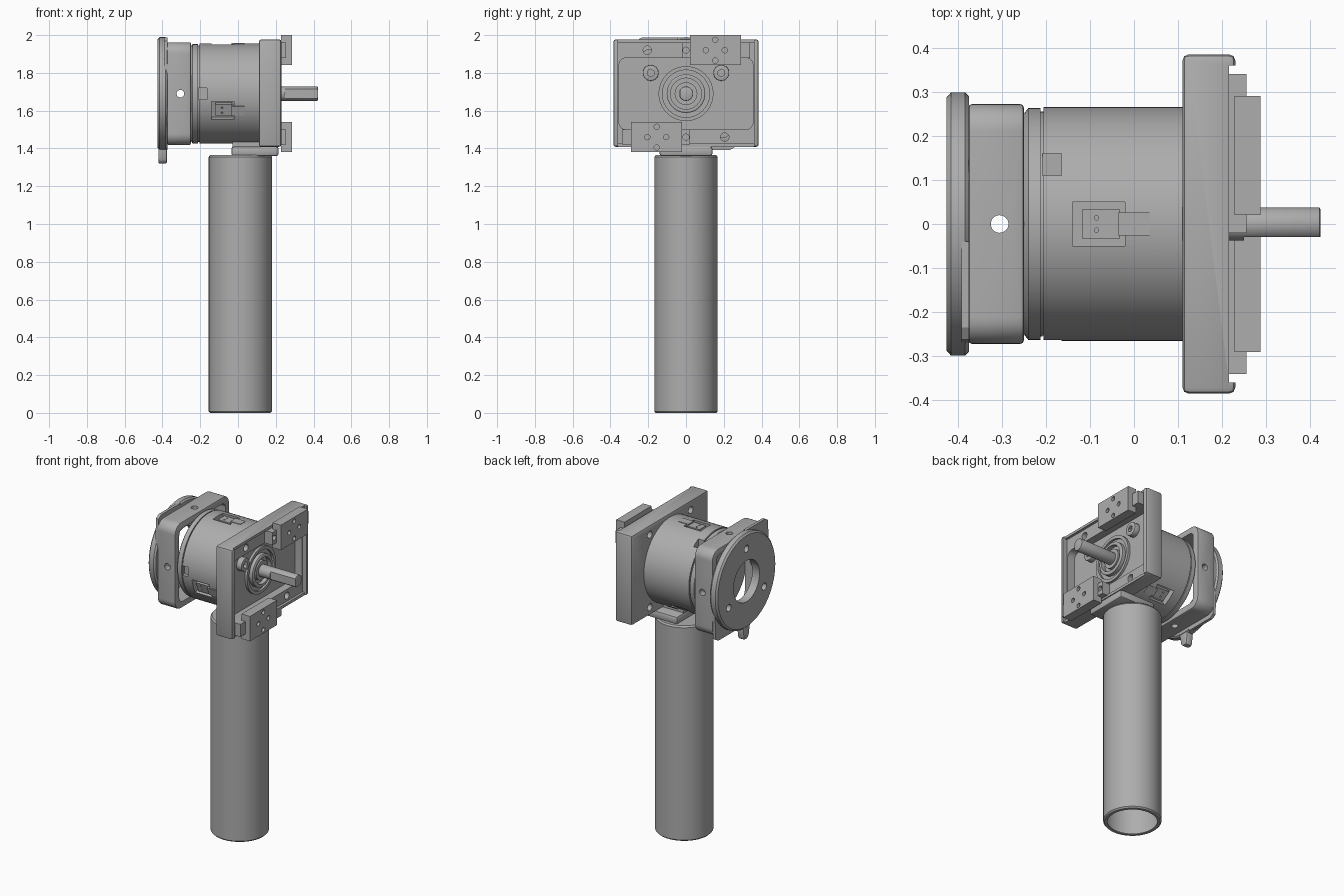
import bpy, bmesh, math
from mathutils import Vector, Matrix

old = bpy.data.objects.get("Cube")
if old:
    bpy.data.objects.remove(old)

AXIS = 1.69  # height of the motor axis

grey = bpy.data.materials.new("plain grey")
grey.use_nodes = True
grey.diffuse_color = (0.42, 0.42, 0.42, 1)
grey.node_tree.nodes["Principled BSDF"].inputs["Base Color"].default_value = (0.42, 0.42, 0.42, 1)


def finish(name, bm):
    bmesh.ops.recalc_face_normals(bm, faces=bm.faces)
    me = bpy.data.meshes.new(name)
    bm.to_mesh(me)
    bm.free()
    me.materials.append(grey)
    ob = bpy.data.objects.new(name, me)
    bpy.context.collection.objects.link(ob)
    return ob


def activate(ob):
    bpy.ops.object.select_all(action='DESELECT')
    ob.select_set(True)
    bpy.context.view_layer.objects.active = ob


def bevel(ob, width, segments=2):
    m = ob.modifiers.new("bevel", 'BEVEL')
    m.width, m.segments, m.limit_method = width, segments, 'ANGLE'
    activate(ob)
    bpy.ops.object.modifier_apply(modifier=m.name)
    return ob


def cut(ob, *cutters, mode='DIFFERENCE'):
    for c in cutters:
        m = ob.modifiers.new("cut", 'BOOLEAN')
        m.operation, m.solver, m.object = mode, 'EXACT', c
        activate(ob)
        bpy.ops.object.modifier_apply(modifier=m.name)
        bpy.data.objects.remove(c)
    return ob


def box(name, x, y, z):
    bm = bmesh.new()
    bmesh.ops.create_cube(bm, size=1)
    for v in bm.verts:
        v.co = Vector([(r[0] + r[1]) / 2 + c * (r[1] - r[0]) for r, c in zip((x, y, z), v.co)])
    return finish(name, bm)


def rod(name, start, end, radius, sides=32):
    a, b = Vector(start), Vector(end)
    bm = bmesh.new()
    turn = (b - a).to_track_quat('Z', 'Y').to_matrix().to_4x4()
    bmesh.ops.create_cone(bm, cap_ends=True, segments=sides, radius1=radius, radius2=radius,
                          depth=(b - a).length, matrix=Matrix.Translation((a + b) / 2) @ turn)
    return finish(name, bm)


def prism(name, outline, x0, x1):
    """Extrude a (y, z) outline along x."""
    bm = bmesh.new()
    face = bm.faces.new([bm.verts.new((x0, y, z)) for y, z in outline])
    new = bmesh.ops.extrude_face_region(bm, geom=[face])["geom"]
    bmesh.ops.translate(bm, vec=(x1 - x0, 0, 0), verts=[g for g in new if isinstance(g, bmesh.types.BMVert)])
    return finish(name, bm)


def rounded(hy, hz, r, cz=AXIS, n=8):
    pts = []
    for q, (sy, sz) in enumerate([(1, 1), (-1, 1), (-1, -1), (1, -1)]):
        for i in range(n + 1):
            a = (q + i / n) * math.pi / 2
            pts.append((sy * (hy - r) + r * math.cos(a), cz + sz * (hz - r) + r * math.sin(a)))
    return pts


def lathe(name, profile, centre, axis, closed=True, steps=72):
    """Spin (along, radius) points about the x or z axis."""
    bm = bmesh.new()
    c = Vector(centre)
    vs = [bm.verts.new(c + (Vector((t, r, 0)) if axis == 'X' else Vector((0, r, t)))) for t, r in profile]
    es = [bm.edges.new(p) for p in zip(vs, vs[1:])]
    if closed:
        es.append(bm.edges.new((vs[-1], vs[0])))
    bmesh.ops.spin(bm, geom=vs + es, cent=c, axis=(1, 0, 0) if axis == 'X' else (0, 0, 1),
                   angle=math.tau, steps=steps)
    bmesh.ops.remove_doubles(bm, verts=bm.verts, dist=1e-5)
    return finish(name, bm)


# Hollow handle tube, closed at the top
lathe("handle_tube", [(0, .145), (0, .16), (.008, .1675), (1.355, .1675), (1.365, .16),
                      (1.365, 0), (1.33, 0), (1.33, .145)], (.0125, 0, 0), 'Z', closed=False)
bpy.data.objects["handle_tube"].data.update()
lathe("handle_tube_rim", [(0, .143), (0, .16), (.006, .16), (.006, .143)], (.0125, 0, 0), 'Z')

# Saddle between handle and motor
bevel(box("saddle", (-.035, .215), (-.14, .14), (1.36, 1.41)), .012)
box("saddle_web", (-.03, .12), (-.07, .07), (1.4, 1.46))

# Motor body with groove and stepped rear
body = lathe("motor_body", [(-.25, 0), (-.25, .25), (-.24, .263), (-.212, .263), (-.212, .255),
                            (-.205, .255), (-.205, .265), (.115, .265), (.115, 0)],
             (0, 0, AXIS), 'X', closed=False)
ports = []
for angle in (90, 200, 305):  # connector windows around the shell
    port = box("port_cutter", (-.14, -.02), (-.05, .05), (.225, .3))
    port.data.transform(Matrix.Translation((0, 0, AXIS)) @ Matrix.Rotation(math.radians(angle - 90), 4, 'X'))
    ports.append(port)
notches = [box("notch_cutter", (-.208, -.165), (.11, .16), (1.88, 2)),
           box("notch_cutter", (-.208, -.165), (-.3, -.24), (1.66, 1.72))]
cut(body, *ports, *notches)

# Connector inside each window, with a tail tab
for i, angle in enumerate((90, 200, 305)):
    turn = Matrix.Translation((0, 0, AXIS)) @ Matrix.Rotation(math.radians(angle - 90), 4, 'X')
    plug = cut(box(f"connector_{i}", (-.118, -.032), (-.033, .033), (.22, .258)),
               rod("pin", (-.085, -.014, .24), (-.085, -.014, .3), .005, 12),
               rod("pin", (-.085, .014, .24), (-.085, .014, .3), .005, 12))
    tail = box(f"connector_tail_{i}", (-.035, .035), (-.026, .026), (.25, .267))
    for part in (plug, tail):
        part.data.transform(turn)

# Rear square frame with a hole through each wall
frame = bevel(prism("rear_frame", rounded(.272, .272, .06), -.376, -.25), .008)
cut(frame, prism("frame_cutter", rounded(.232, .232, .035), -.5, 0),
    rod("hole", (-.305, -.4, AXIS), (-.305, .4, AXIS), .02),
    rod("hole", (-.305, 0, 1.3), (-.305, 0, 2.1), .02))

# Rear disc with a centre opening, three bolt holes and a bottom tab
disc = lathe("rear_disc", [(-.425, 0), (-.425, .288), (-.415, .299), (-.384, .299), (-.374, .29), (-.374, 0)],
             (0, 0, AXIS), 'X', closed=False)
cut(disc, rod("opening", (-.5, 0, AXIS), (-.3, 0, AXIS), .13, 48))
for k in range(3):
    a = math.radians(90 + 120 * k)
    y, z = .205 * math.cos(a), AXIS + .205 * math.sin(a)
    cut(disc, rod("hole", (-.5, y, z), (-.3, y, z), .022))
for s in (1, -1):  # corner lugs behind the disc
    lug = [(-.04 * s, AXIS + .297 * s), (-.235 * s, AXIS + .297 * s), (-.262 * s, AXIS + .28 * s),
           (-.27 * s, AXIS + .1 * s), (-.16 * s, AXIS + .1 * s)]
    prism("disc_lug", lug, -.392, -.374)
bevel(prism("disc_tab", [(-.045, 1.41), (-.03, 1.335), (-.015, 1.32), (.015, 1.32), (.02, 1.335), (.03, 1.41)],
            -.422, -.376), .008)

# Front plate: side lips, shallow channel and rounded pocket
plate = bevel(box("front_plate", (.11, .23), (-.385, .385), (1.408, 1.978)), .014)
cut(plate, box("gap", (.216, .3), (-.36, .36), (1.3, 2.1)),
    box("channel", (.2, .3), (-.36, .36), (1.425, 1.962)),
    prism("pocket", rounded(.355, .19, .04), .15, .3))
for y in (-.205, 0, .205):
    for z in (1.46, 1.92):
        cut(plate, rod("hole", (0, y, z), (.3, y, z), .022 if y else .016))

# Bearing seat rings and hub in the pocket
lathe("bearing_seat", [(.14, .145), (.165, .145), (.165, .125), (.14, .125)], (0, 0, AXIS), 'X')
lathe("bearing_ring", [(.14, .102), (.172, .102), (.176, .096), (.176, .082), (.14, .082)], (0, 0, AXIS), 'X')
rod("hub", (.13, 0, AXIS), (.17, 0, AXIS), .06)

# Pocket screws with hex sockets
for y in (-.187, .187):
    screw = bevel(rod("pocket_screw", (.14, y, 1.8), (.185, y, 1.8), .042), .005)
    cut(screw, rod("socket", (.165, y, 1.8), (.3, y, 1.8), .02, 6))

# Output shaft with a flat
shaft = bevel(rod("output_shaft", (.13, 0, AXIS), (.423, 0, AXIS), .038, 40), .005)
cut(shaft, box("flat", (.25, .5), (-.1, -.029), (1.6, 1.8)))

# Clamp bars and drilled mounting blocks, opposite corners
for s, name in ((1, "upper"), (-1, "lower")):
    cz = AXIS + .23 * s
    bar = box(name + "_clamp_bar", (.19, .255), sorted((-.02 * s, .34 * s)), (cz - .04, cz + .04))
    cut(bar, rod("hole", (.22, 0, cz), (.3, 0, cz), .016))
    block = box(name + "_mount_block", (.228, .287), sorted((.02 * s, .29 * s)), (cz - .078, cz + .08))
    for dy, dz in ((.05, 0), (-.05, 0), (0, .055), (0, -.055)):
        y, z = .155 * s + dy, cz + dz
        cut(block, rod("hole", (.262, y, z), (.4, y, z), .014, 20))

# Smooth the round surfaces, keep edges sharp
for ob in [o for o in bpy.context.scene.objects if o.type == 'MESH']:
    activate(ob)
    bpy.ops.object.shade_smooth_by_angle(angle=math.radians(30))
